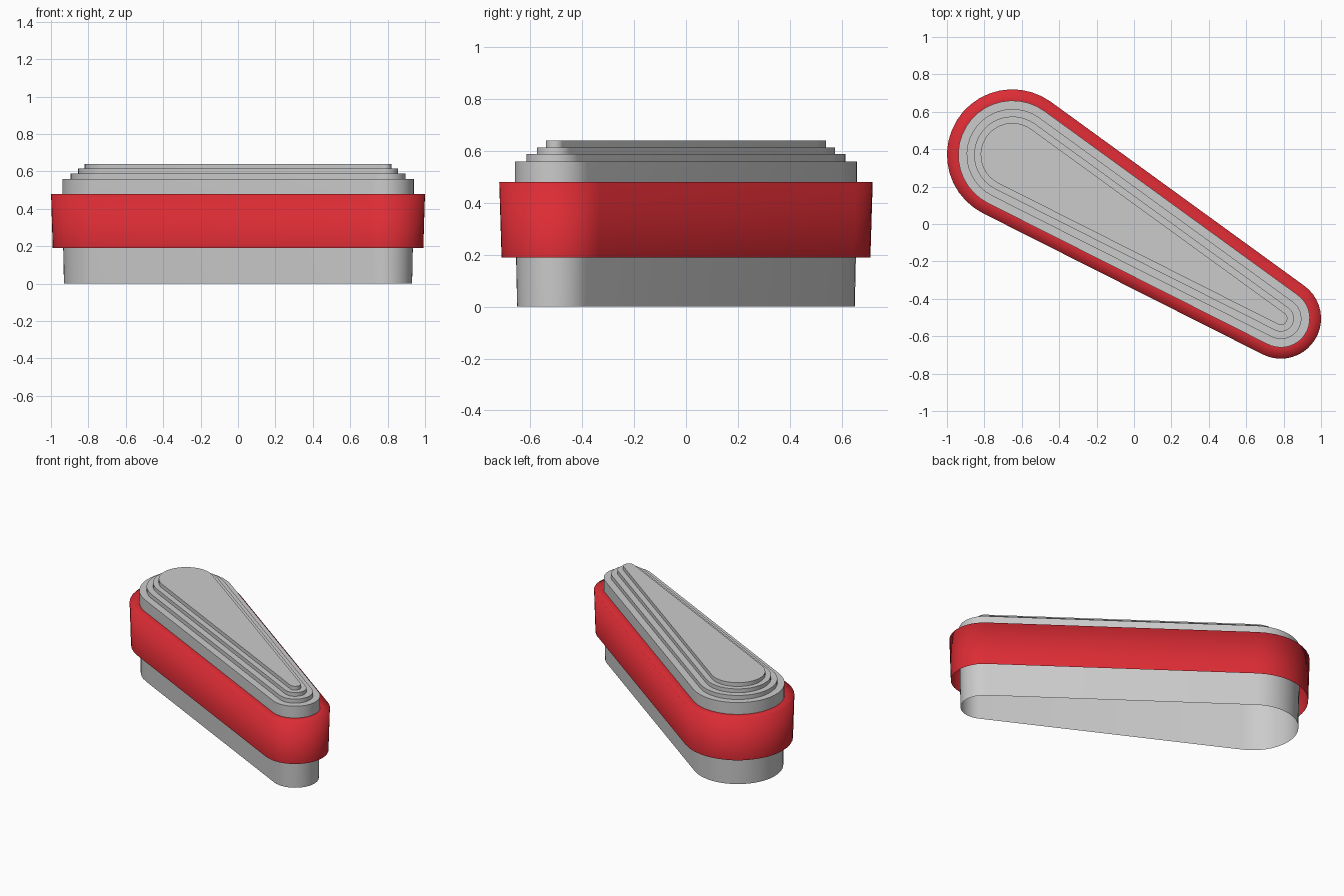
import bpy, bmesh, math
from mathutils import Vector

if "Cube" in bpy.data.objects:
    bpy.data.objects.remove(bpy.data.objects["Cube"])

BIG, R_BIG = Vector((-0.65, 0.37)), 0.35
SMALL, R_SMALL = Vector((0.785, -0.505)), 0.215
SEG = 20


def outline(inset):
    """Tapered capsule: the hull of two circles, shrunk by inset."""
    axis = SMALL - BIG
    heading = math.atan2(axis.y, axis.x)
    tangent = math.acos((R_BIG - R_SMALL) / axis.length)
    pts = []
    for c, r, a0, a1 in (
            (SMALL, R_SMALL, heading - tangent, heading + tangent),
            (BIG, R_BIG, heading + tangent, heading - tangent + 2 * math.pi)):
        for i in range(SEG + 1):
            a = a0 + (a1 - a0) * i / SEG
            pts.append((c.x + (r - inset) * math.cos(a),
                        c.y + (r - inset) * math.sin(a)))
    return pts


def loft(name, levels, cap_top=False):
    """Skin a stack of (inset, z) outlines."""
    bm = bmesh.new()
    rings = [[bm.verts.new((x, y, z)) for x, y in outline(d)]
             for d, z in levels]
    n = len(rings[0])
    for lo, hi in zip(rings, rings[1:]):
        for i in range(n):
            j = (i + 1) % n
            bm.faces.new((lo[i], lo[j], hi[j], hi[i]))
    if cap_top:
        bm.faces.new(rings[-1])
    mesh = bpy.data.meshes.new(name)
    bm.to_mesh(mesh)
    bm.free()
    obj = bpy.data.objects.new(name, mesh)
    bpy.context.collection.objects.link(obj)
    mesh.shade_smooth()
    return obj


# Hollow body, open underneath, with a stepped lid
body = loft("stepped_body", [
    (0.069, 0.0), (0.065, 0.19), (0.06, 0.48), (0.06, 0.56),
    (0.105, 0.56), (0.105, 0.588),
    (0.145, 0.588), (0.145, 0.614),
    (0.18, 0.614), (0.18, 0.64)], cap_top=True)
bpy.context.view_layer.objects.active = body
body.select_set(True)
bpy.ops.object.shade_smooth_by_angle(angle=math.radians(40))

# Red rubber band: outer wall and top rim, open underneath
band = loft("rubber_band", [(0.009, 0.19), (0.0, 0.48), (0.06, 0.48)])
red = bpy.data.materials.new("red_rubber")
red.diffuse_color = (0.72, 0.025, 0.035, 1)
red.use_nodes = True
red.node_tree.nodes["Principled BSDF"].inputs["Base Color"].default_value = red.diffuse_color
band.data.materials.append(red)
